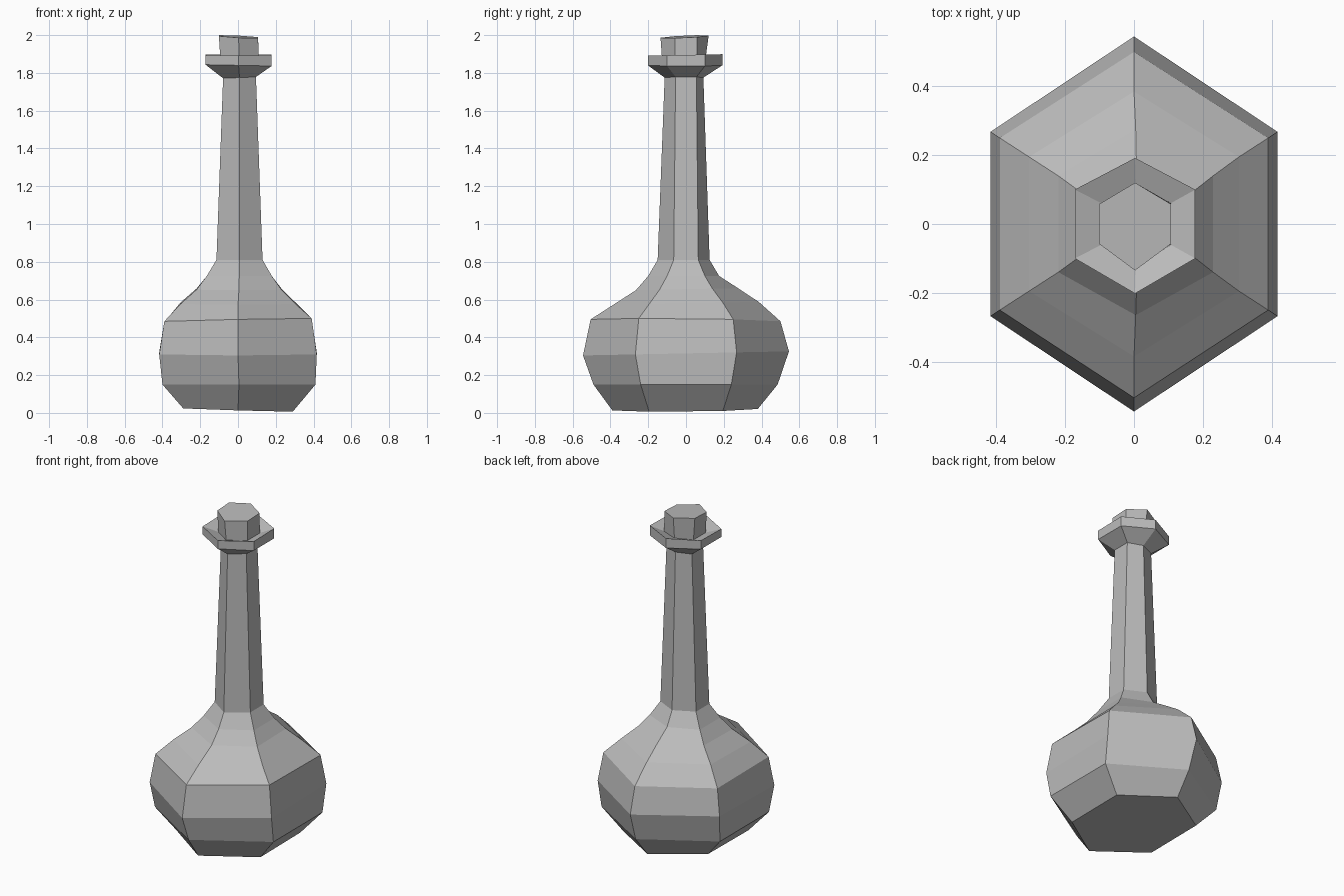
import bpy
import bmesh

cube = bpy.data.objects.get("Cube")
if cube:
    bpy.data.objects.remove(cube, do_unlink=True)

grey = bpy.data.materials.new("plain grey")
grey.use_nodes = True
colour = (0.5, 0.5, 0.5, 1)
grey.diffuse_color = colour
grey.node_tree.nodes["Principled BSDF"].inputs["Base Color"].default_value = colour


def hex_loft(name, rings):
    """Six-sided loft; each ring is height, half width, side y,
    front y, back y, x shift, x tilt, y tilt."""
    bm = bmesh.new()
    loops = []
    for z, w, s, front, back, cx, tx, ty in rings:
        outline = [(0, -front), (w, -s), (w, s), (0, back), (-w, s), (-w, -s)]
        loops.append([bm.verts.new((x + cx, y, z + tx * x + ty * y)) for x, y in outline])
    for low, high in zip(loops, loops[1:]):
        for i in range(len(low)):
            j = (i + 1) % len(low)
            bm.faces.new((low[i], low[j], high[j], high[i]))
    bm.faces.new(loops[0][::-1])
    bm.faces.new(loops[-1])
    bmesh.ops.recalc_face_normals(bm, faces=bm.faces)
    mesh = bpy.data.meshes.new(name)
    bm.to_mesh(mesh)
    bm.free()
    mesh.materials.append(grey)
    obj = bpy.data.objects.new(name, mesh)
    bpy.context.collection.objects.link(obj)
    return obj


# Round belly, sloping shoulder, long neck and dished lip
hex_loft("bottle", [
    (0.017, 0.29, 0.195, 0.39, 0.38, 0, -0.03, 0.01),
    (0.15, 0.405, 0.24, 0.49, 0.485, 0.005, 0, 0),
    (0.315, 0.417, 0.268, 0.545, 0.545, 0, 0, 0.02),
    (0.49, 0.39, 0.25, 0.505, 0.50, 0, 0.02, -0.01),
    (0.58, 0.305, 0.195, 0.385, 0.385, 0, 0, 0.02),
    (0.655, 0.225, 0.14, 0.265, 0.275, 0.005, 0, 0.02),
    (0.725, 0.172, 0.10, 0.20, 0.175, 0.007, 0, 0),
    (0.81, 0.122, 0.065, 0.15, 0.125, 0.008, 0, 0),
    (1.775, 0.087, 0.055, 0.113, 0.092, 0.008, 0.04, 0),
    (1.84, 0.175, 0.10, 0.202, 0.192, 0.003, -0.02, 0),
    (1.895, 0.175, 0.10, 0.202, 0.192, 0.003, 0, 0.02),
    (1.865, 0.10, 0.06, 0.125, 0.105, 0.006, 0, 0),
])

# Stopper
hex_loft("stopper", [
    (1.85, 0.10, 0.06, 0.125, 0.10, 0.008, 0, 0),
    (1.992, 0.104, 0.058, 0.135, 0.12, 0.003, -0.05, 0.045),
])
